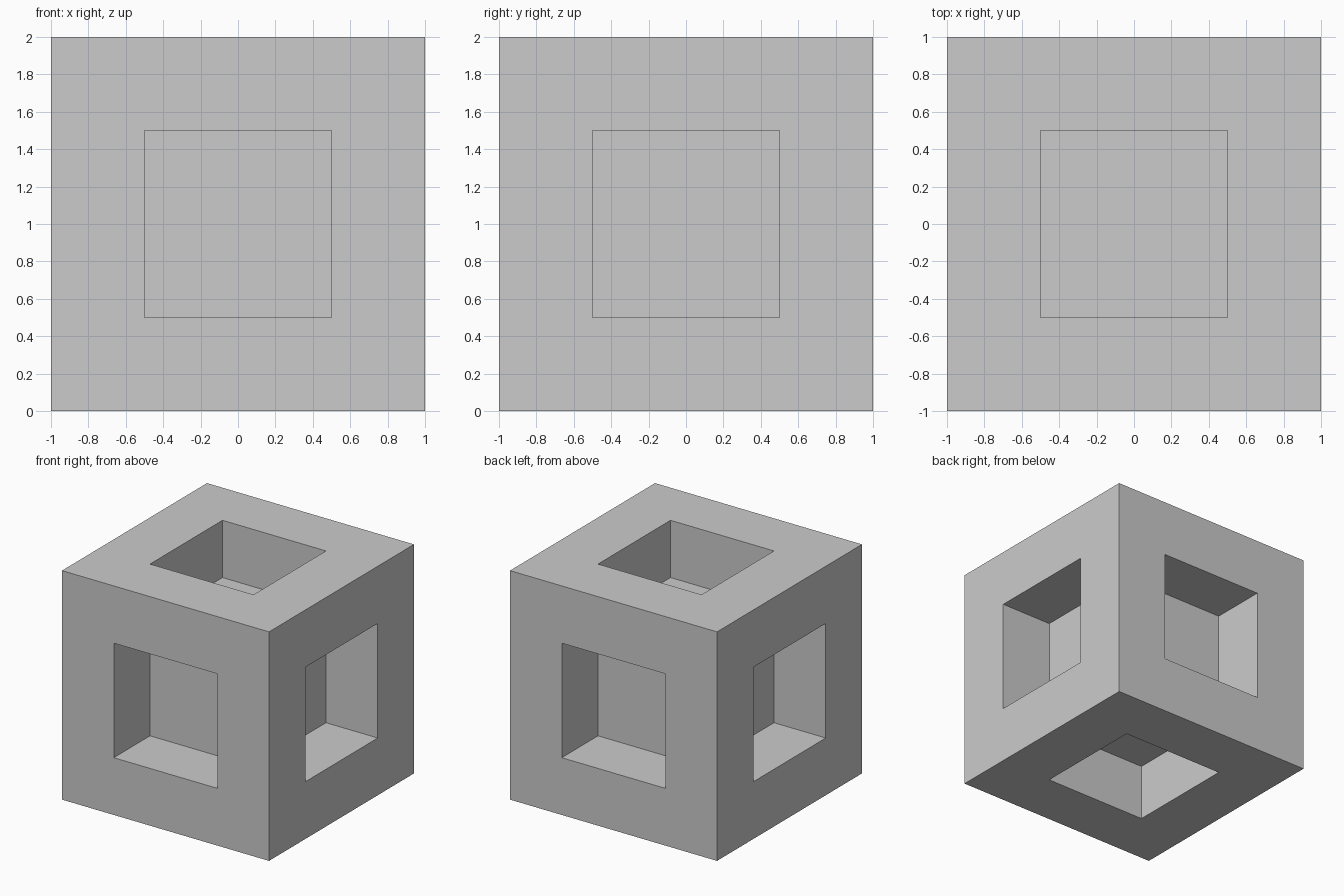
import bpy, bmesh
from mathutils import Matrix

if "Cube" in bpy.data.objects:
    bpy.data.objects.remove(bpy.data.objects["Cube"])

# Cube standing on the ground, with a square pocket in each face
bm = bmesh.new()
bmesh.ops.create_cube(bm, size=2, matrix=Matrix.Translation((0, 0, 1)))
sides = list(bm.faces)

# Leave a 0.5 wide border on every face
bmesh.ops.inset_individual(bm, faces=sides, thickness=0.5, use_even_offset=True)

# Sink each centre square 0.5 inward
for face in sides:
    inward = -face.normal.copy() * 0.5
    pocket = bmesh.ops.extrude_discrete_faces(bm, faces=[face])["faces"][0]
    bmesh.ops.translate(bm, verts=pocket.verts, vec=inward)

bm.normal_update()
mesh = bpy.data.meshes.new("pocketed_cube")
bm.to_mesh(mesh)
bm.free()
cube = bpy.data.objects.new("pocketed_cube", mesh)
bpy.context.collection.objects.link(cube)
